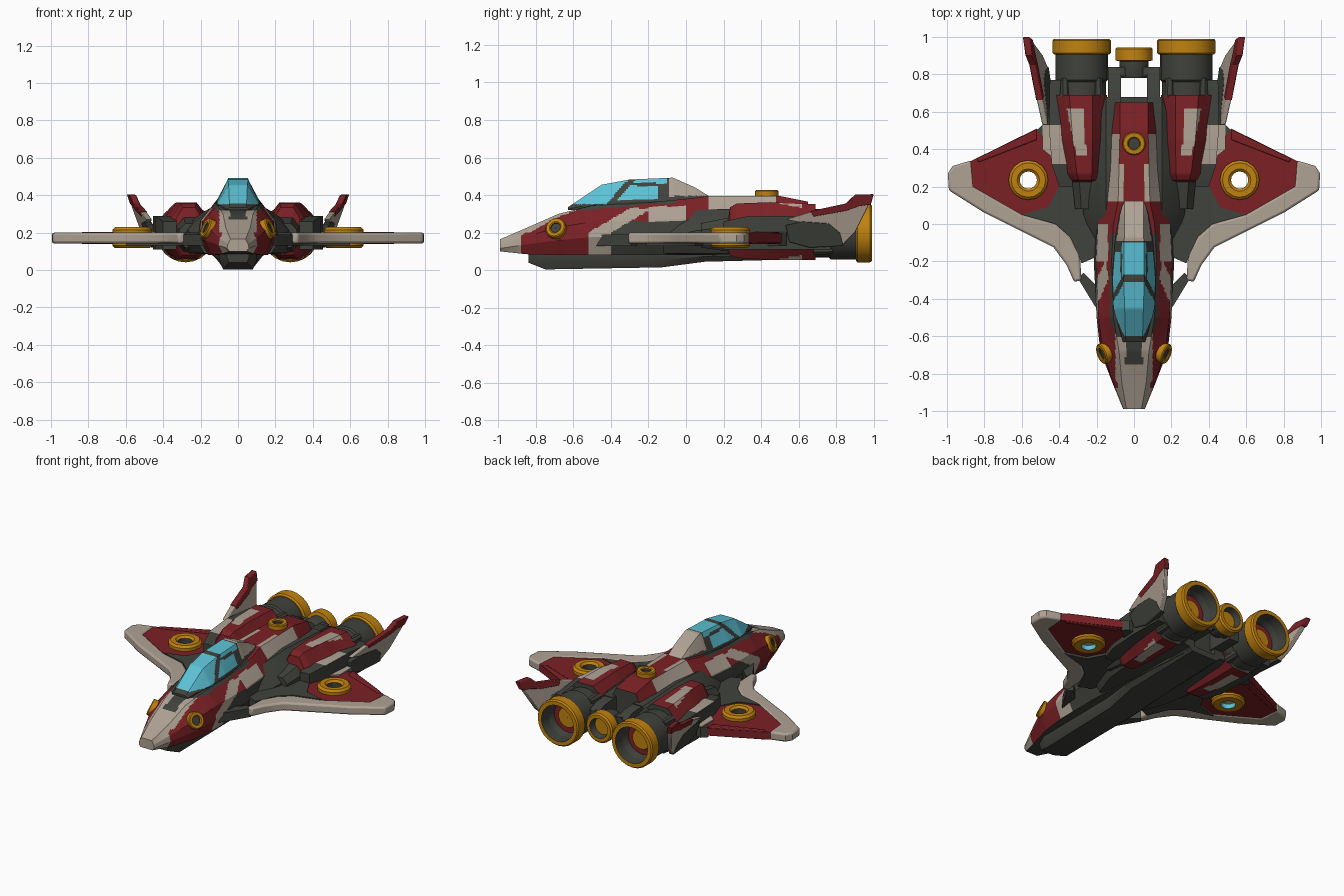
import bpy, bmesh, math
from mathutils import Vector

if "Cube" in bpy.data.objects:
    bpy.data.objects.remove(bpy.data.objects["Cube"])
# ---- palette ----
def lin(v):
    return v / 255 / 12.92 if v <= 10 else ((v / 255 + 0.055) / 1.055) ** 2.4
MATS = []
for mname, rgb in [("red paint", (124, 33, 37)), ("cream paint", (175, 162, 148)), ("dark metal", (64, 66, 60)),
                   ("gold trim", (192, 130, 16)), ("cyan glass", (92, 194, 214))]:
    MATS.append(bpy.data.materials.new(mname))
    MATS[-1].diffuse_color = [lin(c) for c in rgb] + [1]
RED, CREAM, DARK, GOLD, CYAN = range(5)
# ---- helpers ----
def finish(name, bm, rule):
    bmesh.ops.recalc_face_normals(bm, faces=bm.faces[:])
    bm.normal_update()
    for f in bm.faces:
        f.material_index = rule(f.calc_center_median(), f.normal) if callable(rule) else rule
    me = bpy.data.meshes.new(name)
    bm.to_mesh(me)
    bm.free()
    for m in MATS:
        me.materials.append(m)
    ob = bpy.data.objects.new(name, me)
    bpy.context.collection.objects.link(ob)
    return ob

def loft(name, sections, rule, k=1, step=9.0):
    """Skin of rings (y, [(x, z)...]); edges split k times, lengths split by step."""
    def fine(y, ring):
        return [Vector((a[0] + (b[0] - a[0]) * i / k, y, a[1] + (b[1] - a[1]) * i / k))
                for a, b in zip(ring, ring[1:] + ring[:1]) for i in range(k)]
    rings = []
    for s0, s1 in zip(sections, sections[1:]):
        m = max(1, math.ceil((s1[0] - s0[0]) / step))
        rings += [[a.lerp(b, i / m) for a, b in zip(fine(*s0), fine(*s1))] for i in range(m)]
    rings.append(fine(*sections[-1]))
    bm = bmesh.new()
    vs = [[bm.verts.new(p) for p in r] for r in rings]
    n = len(vs[0])
    for a, b in zip(vs, vs[1:]):
        for i in range(n):
            bm.faces.new((a[i], a[(i + 1) % n], b[(i + 1) % n], b[i]))
    bm.faces.new(vs[0])
    bm.faces.new(vs[-1])
    return finish(name, bm, rule)

def sym(half):
    return half + [(-x, z) for x, z in reversed(half)]

def octa(cx, w, z0, z1, c=0.45):
    h, m = (z1 - z0) / 2, (z0 + z1) / 2
    return [(cx + w * a, m + h * b) for a, b in
            ((-c, -1), (c, -1), (1, -c), (1, c), (c, 1), (-c, 1), (-1, c), (-1, -c))]

def slab(name, pts, off, rule, bevel=0.0):
    """Flat polygon of 3D points thickened by the vector off."""
    bm = bmesh.new()
    f = bm.faces.new([bm.verts.new(p) for p in pts])
    ext = bmesh.ops.extrude_face_region(bm, geom=[f])
    bmesh.ops.translate(bm, vec=off, verts=[v for v in ext["geom"] if isinstance(v, bmesh.types.BMVert)])
    ob = finish(name, bm, rule)
    if bevel:
        b = ob.modifiers.new("bevel", "BEVEL")
        b.width, b.segments, b.angle_limit = bevel, 2, math.radians(50)
    return ob

def plan(name, s, xy, z0, z1, mat, bevel=0.0):
    return slab(name, [(s * x, y, z0) for x, y in xy], (0, 0, z1 - z0), mat, bevel)

def lathe(name, profile, loc, axis, mats, n=24):
    """Closed profile of (radius, height) turned about axis; one material per profile edge."""
    q, p, layer = Vector(axis).to_track_quat("Z", "Y"), len(profile), {}
    bm = bmesh.new()
    vs = [[bm.verts.new(Vector(loc) + q @ Vector((r * math.cos(2 * math.pi * i / n),
           r * math.sin(2 * math.pi * i / n), h))) for r, h in profile] for i in range(n)]
    for i in range(n):
        a, b = vs[i], vs[(i + 1) % n]
        for j in range(p):
            f = bm.faces.new((a[j], b[j], b[(j + 1) % p], a[(j + 1) % p]))
            layer[tuple(round(c, 4) for c in f.calc_center_median())] = mats[j]
    return finish(name, bm, lambda c, nn: layer[tuple(round(v, 4) for v in c)])

def gold_ring(name, loc, axis, ri, ro, h, inner=DARK):
    b = 0.25 * h
    prof = [(ri, -h), (ro - b, -h), (ro, -h + b), (ro, h - b), (ro - b, h), (ri + b, h), (ri, h - b), (ri, -h / 2)]
    lathe(name, prof, loc, axis, [GOLD] * 6 + [DARK, inner], 16)

def disc(name, loc, axis, r, h):
    return lathe(name, [(.001, 0), (r, 0), (r, h), (.001, h)], loc, axis, [DARK] * 4)
# ---- fuselage ----
def hull(y, w, wt, wb, zb, zm, zt):
    return (y, sym([(wb, zb), (w, zm - 0.2 * (zm - zb)), (w * 0.94, zm + 0.4 * (zt - zm)), (wt, zt)]))

def hull_paint(c, n):
    x, y, z = abs(c.x), c.y, c.z
    f = y + 0.46 - max(0, z - 0.2) * 1.7
    if n.z < -0.7:
        return DARK
    if y < -0.88 or (y < -0.75 and x < 0.085 and z > 0.17):
        return CREAM
    if (y < -0.6 and x < 0.045) or (-0.66 < y < -0.05 and x < 0.128 and z > 0.32):
        return DARK
    if (y < -0.45 and x < 0.1 and z > 0.2) or (abs(f) < 0.06 and z < 0.33) or (-0.2 < y < 0 and 0.26 < z < 0.34):
        return CREAM
    if f > 0 and z < 0.26:
        return DARK
    return CREAM if 0.12 < y < 0.48 and x > (0.05 if y < 0.32 else 0.075) and z > 0.31 else RED

loft("fuselage", [hull(-0.99, .058, .04, .045, .10, .12, .165), hull(-0.85, .115, .065, .09, .085, .15, .225),
                  hull(-0.68, .18, .08, .14, .08, .18, .30), hull(-0.5, .2, .11, .16, .08, .2, .345),
                  hull(-0.2, .215, .12, .16, .08, .2, .36), hull(0.0, .205, .11, .15, .08, .2, .38),
                  hull(0.12, .19, .085, .14, .08, .2, .395), hull(0.5, .15, .075, .12, .07, .2, .395),
                  hull(0.65, .13, .075, .11, .07, .2, .365)], hull_paint, 12, 0.01)
# ---- belly keel ----
loft("belly_keel", [(y, sym([(w * 0.8, z), (w, (z + 0.1) / 2), (w, 0.1)])) for y, w, z in
     ((-.84, .06, .04), (-.75, .1, .004), (-.13, .105, .015), (.1, .13, .045), (.68, .12, .06))], DARK)
# ---- canopy with panes and rear hump ----
def glass_paint(c, n):
    x, y, z = abs(c.x), c.y, c.z
    if y > -0.085:
        return CREAM if z > 0.395 else DARK
    f = y + 0.40 - (z - 0.36) * 0.9
    if z < 0.352 or y > -0.105 or abs(f) < 0.018:
        return DARK
    return DARK if f > 0 and (0.45 < z < 0.464 or (z < 0.45 and (z < 0.375 or y > -0.15))) else CYAN

loft("canopy", [(y, sym([(wb, .32), (wb, zs), (wt, zt)])) for y, wb, wt, zs, zt in
     ((-.63, .06, .045, .325, .335), (-.45, .11, .05, .36, .455), (-.3, .118, .055, .365, .483),
      (-.07, .1, .052, .37, .493), (.05, .085, .052, .37, .44), (.13, .075, .05, .36, .39))], glass_paint, 12, 0.01)
# ---- spine ring and centre engine ----
gold_ring("spine_ring", (0, .43, .405), (0, 0, 1), .03, .062, .022)
disc("spine_ring_floor", (0, .43, .392), (0, 0, 1), .035, .012)
lathe("centre_engine", [(.001, .78), (.07, .78), (.078, .80), (.078, .87), (.1, .875), (.1, .935), (.09, .945),
      (.068, .945), (.058, .9), (.001, .9)], (0, 0, .22), (0, 1, 0), [DARK] * 3 + [GOLD] * 4 + [DARK, GOLD, DARK])

for s, side in ((1, "right"), (-1, "left")):
    # ---- nose sensor rings ----
    gold_ring(f"nose_ring_{side}", (s * .158, -.69, .22), (s * .85, -.32, .4), .028, .056, .022)
    disc(f"nose_ring_floor_{side}", (s * .158, -.69, .22), (s * .85, -.32, .4), .03, .01)
    # ---- wing: dark root, cream edge, red panel with a through hole ----
    root = plan(f"wing_root_{side}", s, [(.15, -.12), (.21, -.18), (.28, -.21), (.3, -.16), (.34, -.07), (.42, 0),
                (.6, .05), (.46, .09), (.39, .22), (.43, .42), (.52, .5), (.485, .535), (.15, .53)], .13, .2, DARK)
    plan(f"wing_edge_{side}", s, [(.28, -.3), (.32, -.31), (.36, -.22), (.43, -.125), (.6, -.04), (.8, .06), (.99, .18),
         (.995, .27), (.97, .31), (.87, .34), (.86, .2), (.6, .05), (.42, 0), (.34, -.07), (.29, -.16)],
         .142, .2, CREAM, .012)
    panel = plan(f"wing_panel_{side}", s, [(.6, .05), (.862, .2), (.875, .335), (.52, .51), (.43, .42), (.39, .22),
                 (.46, .09)], .145, .195, RED)
    cutter = disc("cutter", (s * .565, .235, 0), (0, 0, 1), .075, .4)
    for part in (panel, root):
        mod = part.modifiers.new("hole", "BOOLEAN")
        mod.operation, mod.object = "DIFFERENCE", cutter
        bpy.context.view_layer.objects.active = part
        bpy.ops.object.modifier_apply(modifier="hole")
    bpy.data.objects.remove(cutter)
    gold_ring(f"wing_ring_{side}", (s * .565, .235, .173), (0, 0, 1), .046, .106, .056, CYAN)
    plan(f"wing_flap_{side}", s, [(.52, .45), (.83, .33), (.84, .35), (.52, .505)], .14, .203, RED, .006)
    plan(f"wing_stripe_{side}", s, [(.44, .53), (.33, .27), (.37, .27), (.44, .36), (.49, .4), (.49, .53)],
         .198, .206, CREAM)
    plan(f"wing_strut_{side}", s, [(.18, -.48), (.215, -.43), (.3, -.29), (.27, -.26), (.2, -.33)], .13, .19, DARK)
    # ---- shoulder, tail beam and side fairing ----
    loft(f"shoulder_{side}", [(y, [(s * x, z) for x, z in ((.08, .08), (w - .03, .09), (w, .14), (w, h - .05),
         (w - .04, h), (.15, h + .06), (.08, h + .06))]) for y, w, h in
         ((-.12, .21, .22), (.05, .27, .26), (.3, .3, .27), (.68, .2, .25))], DARK)
    for name, x0, rows in (("tail_beam", .07, ((.6, .14, .14, .31), (.78, .14, .14, .3), (.84, .14, .14, .27))),
                           ("side_fairing", .33, ((.2, .4, .11, .26), (.32, .44, .11, .285), (.53, .455, .11, .29),
                                                  (.77, .45, .11, .27)))):
        loft(f"{name}_{side}", [(y, [(s * x0, z0), (s * w, z0), (s * w, z1), (s * x0, z1)]) for y, w, z0, z1 in rows],
             lambda c, n: CREAM if n.z > .6 and .3 < c.y < .5 else DARK)
    plan(f"tail_bridge_{side}", s, [(0, .79), (.1, .79), (.1, .84), (0, .84)], .16, .28, DARK)
    # ---- engine nacelle with dark intake ----
    def nacelle_paint(c, n, s=s):
        if c.y < .225 or (.14 < c.z < .24 and abs(n.z) < .75):
            return DARK
        t = (c.y - .37) / .25
        return CREAM if 0 < t < 1 and n.z ** 2 > .1 and abs(s * c.x - .283 - .03 * t) < .027 + .02 * t else RED
    loft(f"nacelle_{side}", [(.08, octa(s * .255, .06, .12, .25)), (.225, octa(s * .26, .07, .1, .28)),
         (.235, octa(s * .262, .075, .08, .335)), (.27, octa(s * .265, .09, .065, .355)),
         (.45, octa(s * .275, .118, .055, .362)), (.69, octa(s * .283, .138, .055, .352))], nacelle_paint, 10, 0.012)
    # ---- main engine: barrel, gold nozzle ring, core, clamps ----
    hub = (s * .28, 0, .197)
    lathe(f"engine_barrel_{side}", [(.09, .66), (.13, .66), (.13, .76), (.14, .77), (.14, .92), (.12, .92), (.085, .82)],
          hub, (0, 1, 0), [DARK] * 7)
    lathe(f"nozzle_ring_{side}", [(.118, .905), (.146, .905), (.156, .915), (.156, .98), (.148, .99), (.122, .99)],
          hub, (0, 1, 0), [GOLD] * 5 + [DARK])
    lathe(f"nozzle_core_{side}", [(.001, .7), (.1, .7), (.106, .875), (.07, .875), (.066, .885), (.001, .885)],
          hub, (0, 1, 0), [DARK, DARK, RED, GOLD, GOLD, DARK])
    for i in range(4):
        a = math.radians(45 + 90 * i)
        cx, cz = hub[0] + .125 * math.cos(a), hub[2] + .125 * math.sin(a)
        loft(f"barrel_clamp_{side}_{i}", [(y, octa(cx, r, cz - r, cz + r)) for y, r in ((.68, .028), (.78, .022))], DARK)
    # ---- canted tail fin ----
    for name, yz, mat, t in (
            ("fin_base", [(.53, .24), (.62, .26), (.76, .25), (.82, .2), (.84, .13), (.66, .12), (.55, .15)], DARK, .036),
            ("fin_blade", [(.53, .27), (.66, .31), (.85, .345), (.9, .39), (.985, .39), (.965, .33), (.9, .2), (.83, .13),
                           (.74, .17), (.68, .24)], CREAM, .032),
            ("fin_tip", [(.66, .314), (.85, .355), (.9, .402), (1.0, .405), (.985, .35), (.92, .34), (.85, .315),
                         (.68, .285)], RED, .037)):
        slab(f"{name}_{side}", [(s * (.475 + (y - .53) * .13 + (z - .27) * .3 - t / 2), y, z) for y, z in yz],
             (s * t, 0, 0), mat, .004)
# ---- smooth shading with sharp edges kept ----
bpy.ops.object.select_all(action="SELECT")
bpy.context.view_layer.objects.active = bpy.data.objects["fuselage"]
bpy.ops.object.shade_smooth_by_angle(angle=math.radians(28))

for m in bpy.data.materials:
    if m.users and not m.is_grease_pencil:
        m.use_nodes = True
        m.node_tree.nodes["Principled BSDF"].inputs["Base Color"].default_value = m.diffuse_color
